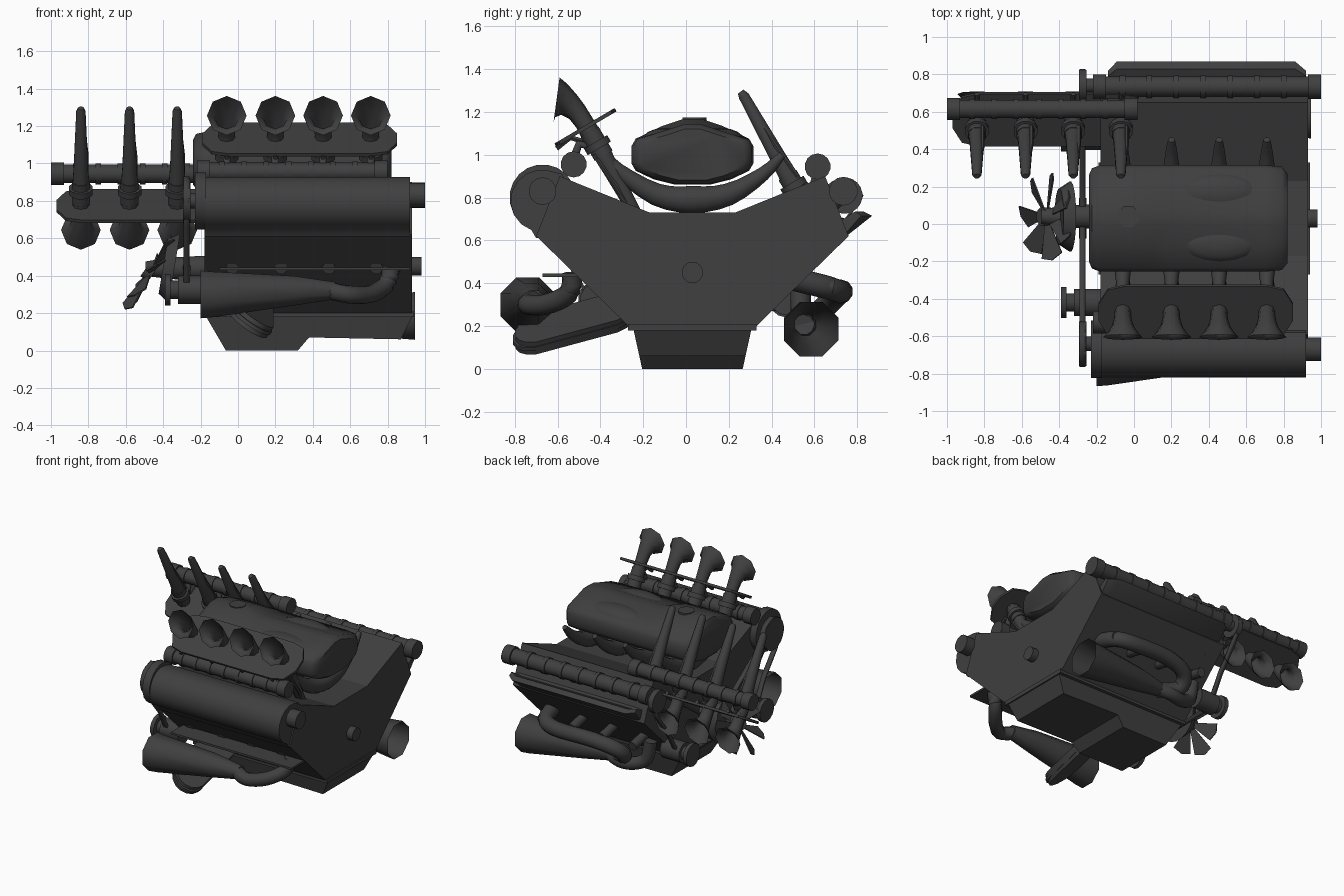
import bpy, bmesh, math
from mathutils import Vector, Matrix

cube = bpy.data.objects.get("Cube")
if cube:
    bpy.data.objects.remove(cube, do_unlink=True)

metal = bpy.data.materials.new("dark grey metal")
metal.use_nodes = True
metal.diffuse_color = (0.05, 0.05, 0.05, 1)
metal.node_tree.nodes["Principled BSDF"].inputs["Base Color"].default_value = (0.05, 0.05, 0.05, 1)

X, Y, Z = Vector((1, 0, 0)), Vector((0, 1, 0)), Vector((0, 0, 1))
MID = 0.03                      # centre line of the block in y
CYL = [-0.06, 0.2, 0.455, 0.71]  # cylinder spacing along x


def finish(name, bm, angle=35):
    bmesh.ops.recalc_face_normals(bm, faces=bm.faces)
    mesh = bpy.data.meshes.new(name)
    bm.to_mesh(mesh)
    bm.free()
    mesh.materials.append(metal)
    ob = bpy.data.objects.new(name, mesh)
    bpy.context.collection.objects.link(ob)
    bpy.ops.object.select_all(action='DESELECT')
    ob.select_set(True)
    bpy.context.view_layer.objects.active = ob
    bpy.ops.object.shade_smooth_by_angle(angle=math.radians(angle))
    return ob


def skin(name, rings, open_end=False, angle=35):
    """Join matching rings of points into a closed surface."""
    bm = bmesh.new()
    rows = [[bm.verts.new(p) for p in ring] for ring in rings]
    n = len(rows[0])
    for a, b in zip(rows, rows[1:]):
        for i in range(n):
            bm.faces.new((a[i], a[(i + 1) % n], b[(i + 1) % n], b[i]))
    bm.faces.new(rows[0])
    if not open_end:
        bm.faces.new(rows[-1])
    return finish(name, bm, angle)


def tube(name, pts, radii, sides=12, ref=Z, open_end=False, steps=1, phase=0.5):
    """Sweep a round section along a path, smoothed when steps > 1."""
    pts = [Vector(p) for p in pts]
    if not isinstance(radii, (list, tuple)):
        radii = [radii] * len(pts)
    path, rad, last = [], [], len(pts) - 1
    for i in range(last):
        p0, p1, p2, p3 = pts[max(i - 1, 0)], pts[i], pts[i + 1], pts[min(i + 2, last)]
        for s in range(steps):
            t = s / steps
            path.append(p1 + 0.5 * t * ((p2 - p0) + t * (2 * p0 - 5 * p1 + 4 * p2 - p3
                        + t * (3 * p1 - p0 - 3 * p2 + p3))) if steps > 1 else p1)
            rad.append(radii[i] + (radii[i + 1] - radii[i]) * t)
    path.append(pts[-1])
    rad.append(radii[-1])
    rings = []
    for i, p in enumerate(path):
        tan = (path[min(i + 1, len(path) - 1)] - path[max(i - 1, 0)]).normalized()
        u = tan.cross(ref).normalized()
        v = tan.cross(u)
        ring = []
        for k in range(sides):
            a = 2 * math.pi * (k + phase) / sides
            ring.append(p + rad[i] * (math.cos(a) * u + math.sin(a) * v))
        rings.append(ring)
    return skin(name, rings, open_end, 50)


def slab(name, outline, origin, u, v, depth, angle=35):
    """Flat outline in the u, v plane pushed along depth."""
    base = [Vector(origin) + a * u + b * v for a, b in outline]
    return skin(name, [base, [p + depth for p in base]], angle=angle)


def bar_x(name, x0, x1, y, z, r, sides=14):
    return tube(name, [(x0, y, z), (x1, y, z)], r, sides)


def collared_rod(name, x0, x1, y, z, r):
    made = [bar_x(name, x0, x1, y, z, r)]
    n = 8
    for i in range(n + 1):
        x = x0 + (x1 - x0 - 0.07) * i / n
        wide = 0.07 if i in (0, n) else 0.03
        made.append(bar_x(name + "_collar", x, x + wide, y, z, r * (1.22 if wide > 0.05 else 1.12)))
    return made


# Block with V banks, lower flange and crankshaft end
half = [(0.2, 0.73), (0.62, 0.90), (0.73, 0.62), (0.30, 0.20)]
outline = half + [(-a, b) for a, b in reversed(half)]
slab("engine_block", outline, (-0.18, MID, 0), Y, Z, X * 1.11, 20)
slab("block_flange", [(-0.3, 0.18), (0.3, 0.18), (0.3, 0.21), (-0.3, 0.21)],
     (-0.19, MID, 0), Y, Z, X * 1.13)
bar_x("crankshaft_end", 0.9, 0.98, MID, 0.45, 0.05)

# Oil pan: side profile skinned across its width with sloping walls
pan_side = [(-0.17, 0.18), (-0.065, 0), (0.32, 0), (0.38, 0.07), (0.87, 0.06), (0.93, 0.18)]
skin("oil_pan", [[(x, MID + s * (0.235 + 0.22 * z), z) for x, z in pan_side] for s in (-1, 1)], angle=20)

# Front valve cover, half round, with an end cap
cover = [(-0.55, 0.86), (-0.58, 0.91)]
for i in range(9):
    a = math.radians(75 + i * 22)
    cover.append((-0.675 + 0.145 * math.cos(a), 0.785 + 0.145 * math.sin(a)))
cover += [(-0.70, 0.61), (-0.64, 0.62)]
slab("front_valve_cover", cover, (-0.18, 0, 0), Y, Z, X * 1.1, 40)
bar_x("front_cover_cap", 0.90, 1.0, -0.67, 0.83, 0.065)
bar_x("front_cover_collar", -0.23, -0.17, -0.67, 0.80, 0.155, 20)

# Rear bank: exposed rod above an open trough with tapered ends
collared_rod("rear_camshaft", -0.22, 1.0, 0.735, 0.83, 0.055)
trough = [(0.70, 0.60), (0.75, 0.62), (0.87, 0.715), (0.83, 0.735), (0.75, 0.70), (0.68, 0.72)]
skin("rear_trough", [[(x, 0.7 + (y - 0.7) * k, z) for y, z in trough]
                     for x, k in ((-0.14, 0.7), (-0.09, 1), (0.86, 1), (0.92, 0.7))])
for x in CYL:
    tube("rear_camshaft_post", [(x, 0.66, 0.75), (x, 0.735, 0.82)], 0.04, 8, X)

# Intake plenum with rounded ends, bulges and a cap
sect = [(0.265, 1.075), (0.285, 1.04), (0.285, 0.96), (0.265, 0.925), (0.18, 0.885), (0.08, 0.86)]
sect += [(-a, b) for a, b in reversed(sect)] + [(-0.14, 1.135), (-0.04, 1.168), (0.04, 1.168), (0.14, 1.135)]
rings = []
for x, k, dip in ((-0.24, 0.82, 0.01), (-0.225, 0.94, 0), (-0.18, 1, 0), (0.08, 1, 0), (0.18, 1, 0.035),
                  (0.7, 1, 0.03), (0.79, 0.97, 0.02), (0.82, 0.84, 0.02)):
    rings.append([(x, MID + y * k, 1.0 + (z - 1.0) * k - (dip if z > 1.1 else 0)) for y, z in sect])
skin("intake_plenum", rings, angle=50)
for y in (-0.1, 0.165):
    bm = bmesh.new()
    place = Matrix.Translation((0.46, y, 1.07)) @ Matrix.Diagonal((0.22, 0.105, 0.055, 1))
    bmesh.ops.create_uvsphere(bm, u_segments=16, v_segments=8, radius=1, matrix=place)
    finish("plenum_bulge", bm)
tube("plenum_cap", [(-0.03, 0.04, 1.13), (-0.03, 0.04, 1.173)], 0.06, 8, X)

# Intake runners curving under the plenum
for x in CYL:
    tube("intake_runner", [(x, -0.41, 1.03), (x, -0.32, 0.93), (x, -0.14, 0.815), (x, MID, 0.79),
                           (x, 0.2, 0.815), (x, 0.36, 0.91), (x, 0.45, 1.0)],
         [0.025, 0.035, 0.055, 0.068, 0.055, 0.035, 0.018], 10, X, steps=3)

# Throttle set: horns, mounting plate, tapered nozzles and fuel rail
stack = collared_rod("fuel_rail", -0.22, 0.80, -0.525, 0.955, 0.05)
lean = Vector((0, 0.862, 0.508))
axis = Vector((0, -0.508, 0.862))
plate = [(0.52, 0.05), (0.47, 0.14), (0.38, 0.163)]
plate += [(-a, b) for a, b in reversed(plate)]
plate += [(-a, -b) for a, b in plate]
stack.append(slab("horn_plate", plate, (0.33, -0.465, 1.12), X, lean, axis * 0.018))
for x in CYL:
    hub = Vector((x, -0.405, 1.03))
    stack += [
        tube("intake_horn", [(x, -0.43, 1.07), (x, -0.475, 1.15), (x, -0.51, 1.2), (x, -0.548, 1.235),
                             (x, -0.583, 1.253), (x, -0.605, 1.256)],
             [0.048, 0.044, 0.048, 0.06, 0.083, 0.106], 8, X, True, phase=0),
        tube("horn_collar", [hub, hub + axis * 0.035], 0.065, 12, X),
        tube("horn_neck", [hub - axis * 0.04, hub + axis * 0.09], 0.05, 12, X),
        tube("nozzle", [hub, (x, -0.35, 0.93), (x, -0.18, 0.625), (x, -0.165, 0.605)],
             [0.05, 0.042, 0.027, 0.017], 8, X),
        tube("rail_bracket", [(x, -0.525, 0.98), (x, -0.5, 1.05), (x, -0.43, 1.04)], 0.022, 8, X),
        tube("nozzle_lever", [(x, -0.605, 1.03), (x, -0.54, 1.08), (x, -0.42, 1.045)], 0.014, 6, X),
        tube("nozzle_pipe", [(x + 0.03, -0.43, 1.0), (x + 0.03, -0.33, 0.86), (x + 0.01, -0.22, 0.69)],
             0.012, 6, X),
    ]

# Second throttle set, turned over and shifted along the engine
turn = Matrix.Translation((-0.78, 0.09, 1.9)) @ Matrix.Rotation(math.pi, 4, 'X')
for ob in stack:
    twin = ob.copy()
    twin.name = "rear_" + ob.name.split(".")[0]
    twin.matrix_world = turn
    bpy.context.collection.objects.link(twin)


# Exhausts: flared collector, bent pipe and stubs, one per bank
def exhaust(side, xm, d, s, y, z, flank, tuck, reach):
    """xm mouth, d direction along x, s outward sign in y, tuck bends the pipe inward."""
    tube(side + "_collector", [(xm, y, z), (xm + d * 0.06, y, z), (xm + d * 0.5, y - s * 0.02, z + 0.02),
                               (xm + d * 0.72, y - s * 0.03, z + 0.02)][::-1],
         [0.05, 0.085, 0.132, 0.138], 8, Z, True)
    inner = s * 0.5 + MID
    tube(side + "_header_pipe", [(xm + d * 0.69, y - s * 0.03, z + 0.02), (xm + d * 0.79, y, z),
                                 (xm + d * 0.9, y - s * tuck * 0.4, z), (xm + d * 0.99, y - s * tuck * 0.9, z + 0.05),
                                 (xm + d * 1.02, y - s * tuck, flank)], 0.048, 10, X + Y * 0.3 + Z * 2, steps=4)
    for x in CYL:
        tube(side + "_exhaust_stub", [(x + 0.03, inner - s * 0.06, flank + 0.05),
                                      (x + 0.03, inner + s * reach, flank)], 0.035, 8, X)


exhaust("front", -0.2, 1, -1, -0.74, 0.30, 0.44, 0.21, 0.06)
exhaust("rear", 0.945, -1, 1, 0.585, 0.185, 0.38, 0.05, 0.16)
tube("rear_exhaust_loop", [(0.75, 0.5, 0.42), (0.72, 0.66, 0.38), (0.6, 0.72, 0.36), (0.3, 0.72, 0.36),
                           (0.12, 0.68, 0.32), (0.1, 0.6, 0.24), (0.25, 0.55, 0.2)], 0.055, 10, Z, steps=4)
slab("front_exhaust_flange", [(-0.1, -0.67), (0.92, -0.67), (0.92, -0.4), (-0.1, -0.4)],
     (0, 0, 0.43), X, Y, Z * 0.015)

# Flat oval housing below the front exhaust
oval = []
for i in range(16):
    a = math.pi * (i - 4 + 0.5) / 8
    oval.append((math.cos(a) * 0.13 + (0.17 if math.cos(a) > 0 else -0.17), math.sin(a) * 0.125))
u, v = Vector((0, 0.965, 0.26)), Vector((0.83, 0, -0.55))
w = Vector((0.55, 0, 0.83))
for name, k, t in (("oval_housing", 1, 0.035), ("oval_housing_rim", 1.04, 0.01)):
    slab(name, [(a * k, b * k) for a, b in oval], Vector((0.07, -0.51, 0.215)) - w * t, u, v, w * t * 2, 50)

# Pulleys and the belt
for name, y, z, r in (("front_pulley", -0.64, 0.80, 0.12), ("rear_pulley", 0.74, 0.81, 0.085),
                      ("crank_pulley", MID, 0.36, 0.11)):
    bar_x(name, -0.295, -0.255, y, z, r, 20)
    bar_x(name + "_shaft", -0.29, -0.15, y, z, 0.04)
for y in (-0.42, 0.47):
    bar_x("accessory_body", -0.32, -0.16, y, 0.325, 0.075)
    bar_x("accessory_pulley", -0.39, -0.36, y, 0.325, 0.085)
    bar_x("accessory_shaft", -0.38, -0.3, y, 0.325, 0.05)
loop = [(-0.51, 0.77), (-0.55, 0.89), (-0.64, 0.93), (-0.73, 0.89), (-0.765, 0.8), (-0.68, 0.66), (-0.55, 0.5),
        (-0.48, 0.36), (-0.41, 0.27), (0.46, 0.27), (0.53, 0.36), (0.61, 0.5), (0.74, 0.67), (0.83, 0.81),
        (0.76, 0.89), (0.67, 0.84), (0.2, 0.51), (0.03, 0.45), (-0.14, 0.51)]
bm = bmesh.new()
edges = [[bm.verts.new((x, y, z)) for y, z in loop] for x in (-0.292, -0.258)]
for i in range(len(loop)):
    j = (i + 1) % len(loop)
    bm.faces.new((edges[0][i], edges[0][j], edges[1][j], edges[1][i]))
belt = finish("drive_belt", bm)
belt.modifiers.new("thickness", 'SOLIDIFY').thickness = 0.015

# Tilted fan with pitched blades on its hub
nose = Vector((-0.82, 0, 0.57))
up = Vector((0.57, 0, 0.82))
centre = Vector((-0.47, 0.04, 0.42))
tube("fan_shaft", [(-0.16, 0.04, 0.44), (-0.36, 0.04, 0.44), centre + nose * 0.03], [0.07, 0.06, 0.04], 12, Y)
tube("fan_pulley", [(-0.40, 0.04, 0.45), (-0.34, 0.04, 0.44)], [0.15, 0.19], 20, Y)
tube("fan_hub", [centre - nose * 0.02, centre + nose * 0.03], 0.05, 12, Y)
for k in range(7):
    a = 2 * math.pi * (k + 0.25) / 7
    out = math.cos(a) * Y + math.sin(a) * up
    across = (-math.sin(a) * Y + math.cos(a) * up + nose * 0.5).normalized()
    slab("fan_blade", [(0.04, -0.015), (0.21, -0.065), (0.24, 0.0), (0.22, 0.06), (0.04, 0.015)],
         centre, out, across, out.cross(across) * 0.008)
